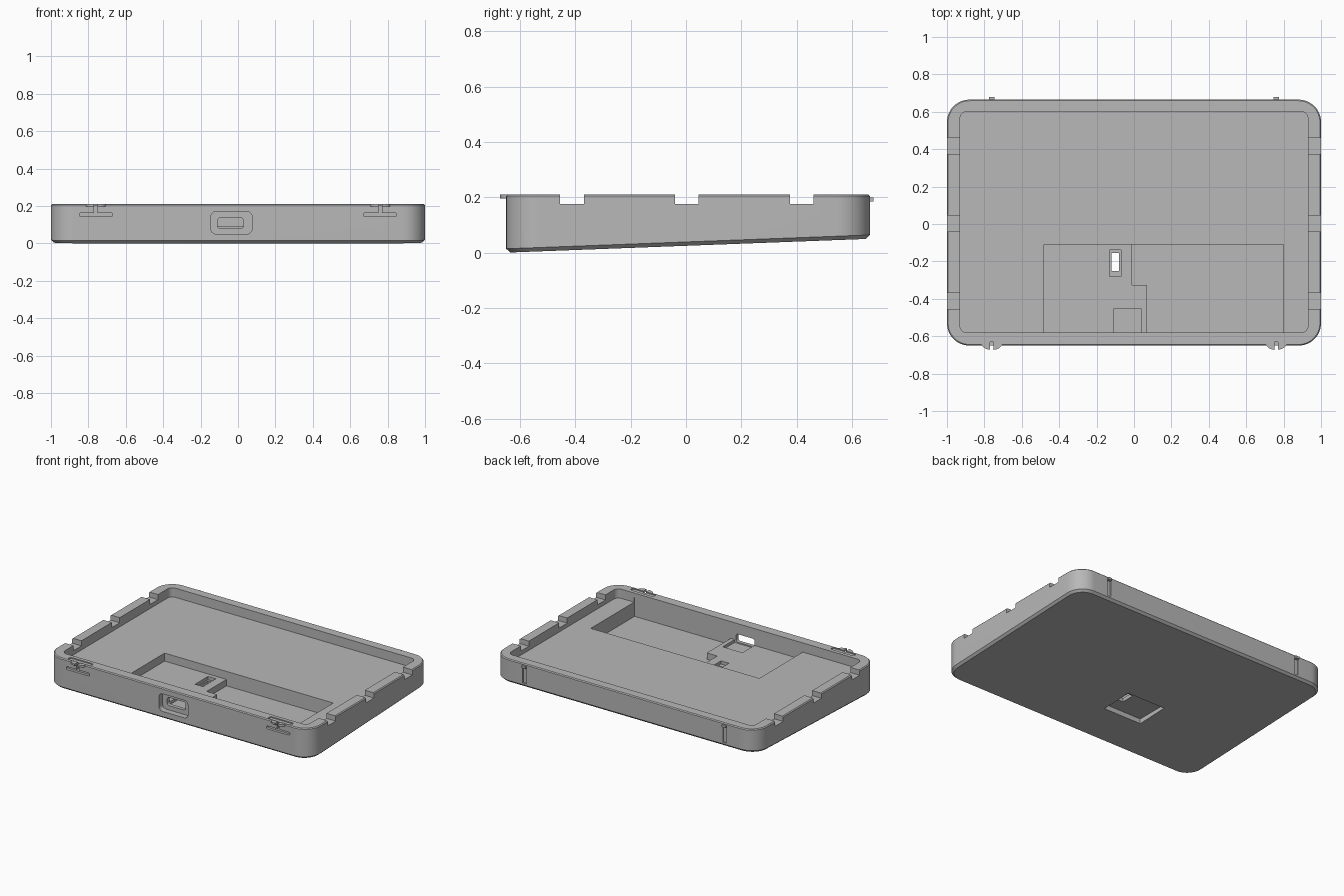
import bpy
import bmesh
import math

old = bpy.data.objects.get("Cube")
if old:
    bpy.data.objects.remove(old, do_unlink=True)

grey = bpy.data.materials.new("plain grey")
grey.use_nodes = True
COLOUR = (0.48, 0.48, 0.48, 1)
grey.diffuse_color = COLOUR
grey.node_tree.nodes["Principled BSDF"].inputs["Base Color"].default_value = COLOUR


def outline(u0, u1, v0, v1, r=0, steps=8):
    """Counter-clockwise rectangle with rounded corners."""
    if r == 0:
        return [(u1, v1), (u0, v1), (u0, v0), (u1, v0)]
    corners = [(u1 - r, v1 - r), (u0 + r, v1 - r), (u0 + r, v0 + r), (u1 - r, v0 + r)]
    points = []
    for i, (u, v) in enumerate(corners):
        for k in range(steps + 1):
            a = (i + k / steps) * math.pi / 2
            points.append((u + r * math.cos(a), v + r * math.sin(a)))
    return points


def loft(name, rings):
    """Closed solid through matching rings of points."""
    bm = bmesh.new()
    loops = [[bm.verts.new(p) for p in ring] for ring in rings]
    for a, b in zip(loops, loops[1:]):
        for i in range(len(a)):
            j = (i + 1) % len(a)
            bm.faces.new((a[i], a[j], b[j], b[i]))
    bm.faces.new(loops[0][::-1])
    bm.faces.new(loops[-1])
    bmesh.ops.recalc_face_normals(bm, faces=bm.faces)
    mesh = bpy.data.meshes.new(name)
    bm.to_mesh(mesh)
    bm.free()
    mesh.materials.append(grey)
    obj = bpy.data.objects.new(name, mesh)
    bpy.context.collection.objects.link(obj)
    return obj


def block(name, x, y, z, r=0, axis="z"):
    """Block spanning three ranges, its corners rounded around one axis."""
    if axis == "z":
        return loft(name, [[(u, v, h) for u, v in outline(*x, *y, r)] for h in z])
    return loft(name, [[(u, h, v) for u, v in outline(*x, *z, r)] for h in y])


def combine(body, tool, operation="DIFFERENCE"):
    """Apply a boolean and discard the helper."""
    mod = body.modifiers.new(tool.name, "BOOLEAN")
    mod.object = tool
    mod.operation = operation
    mod.solver = "EXACT"
    bpy.context.view_layer.objects.active = body
    bpy.ops.object.modifier_apply(modifier=mod.name)
    bpy.data.objects.remove(tool, do_unlink=True)


def base_z(y):
    return (y + 0.65) * 0.038


# Wedge-shaped tray with chamfered bottom and top edges
TOP, BACK, FRONT = 0.21, 0.665, -0.65


def tray_ring(inset, height):
    pts = outline(-1 + inset, 1 - inset, FRONT + inset, BACK - inset, 0.12 - inset, 12)
    return [(x, y, height(y)) for x, y in pts]


tray = loft("tray", [
    tray_ring(0.015, base_z),
    tray_ring(0, lambda y: base_z(y) + 0.014),
    tray_ring(0, lambda y: TOP - 0.006),
    tray_ring(0.006, lambda y: TOP),
])

# Main cavity and the stepped pocket below it
PLATFORM = 0.092
for cutter in (
    block("cavity", (-0.93, 0.93), (-0.58, 0.60), (0.147, 0.3), 0.035),
    block("shelf", (-0.48, 0.04), (-0.585, -0.11), (PLATFORM, 0.18)),
    block("deep_pocket", (0.07, 0.80), (-0.585, -0.11), (0.048, 0.18)),
    block("deep_corner", (-0.01, 0.10), (-0.325, -0.11), (0.048, 0.18)),
    block("shelf_arm", (0.0, 0.08), (-0.585, -0.325), (PLATFORM, 0.18)),
    block("connector_seat", (-0.11, 0.04), (-0.585, -0.455), (0.072, 0.18)),
    # Switch opening, with its recess underneath
    block("switch_seat", (-0.13, -0.07), (-0.28, -0.14), (0.07, 0.18)),
    block("switch_hole", (-0.12, -0.08), (-0.25, -0.155), (-0.1, 0.18)),
    block("underside_recess", (-0.34, -0.05), (-0.345, -0.115), (-0.1, 0.045)),
    # Connector opening in the front wall
    block("port_recess", (-0.145, 0.075), (-0.8, -0.61), (0.05, 0.17), 0.028, "y"),
    block("port_slot", (-0.11, 0.03), (-0.8, -0.55), (0.08, 0.135), 0.014, "y"),
):
    combine(tray, cutter)

# Notches through both side walls
for side in (-1, 1):
    for y in (-0.412, 0.003, 0.418):
        xs = sorted((side * 0.9, side * 1.1))
        combine(tray, block("notch", xs, (y - 0.043, y + 0.043), (0.175, 0.3)))

# Front latches and rear catches
for x in (-0.76, 0.76):
    tab = [(x + 0.055 * math.cos(a), -0.64 + 0.033 * math.sin(a))
           for a in [i * math.tau / 32 for i in range(32)]]
    combine(tray, loft("latch_tab", [[(u, v, h) for u, v in tab] for h in (0.196, 0.2095)]),
            "UNION")
    combine(tray, block("latch_groove", (x - 0.088, x + 0.088), (-0.637, -0.605),
                        (0.203, 0.3), 0.012))
    combine(tray, block("latch_slot", (x - 0.088, x + 0.088), (-0.8, -0.632),
                        (0.143, 0.163), 0.008, "y"))
    combine(tray, block("latch_stem", (x - 0.009, x + 0.009), (-0.8, -0.632), (0.155, 0.3)))
    combine(tray, block("catch_groove", (x - 0.014, x + 0.014), (0.657, 0.8), (0.075, 0.185)))
    combine(tray, block("rear_catch", (x - 0.014, x + 0.014), (0.64, 0.678), (0.184, 0.2)),
            "UNION")

# Smooth corners with crisp edges
bpy.ops.object.select_all(action="DESELECT")
tray.select_set(True)
bpy.context.view_layer.objects.active = tray
bpy.ops.object.shade_smooth_by_angle(angle=math.radians(25))
